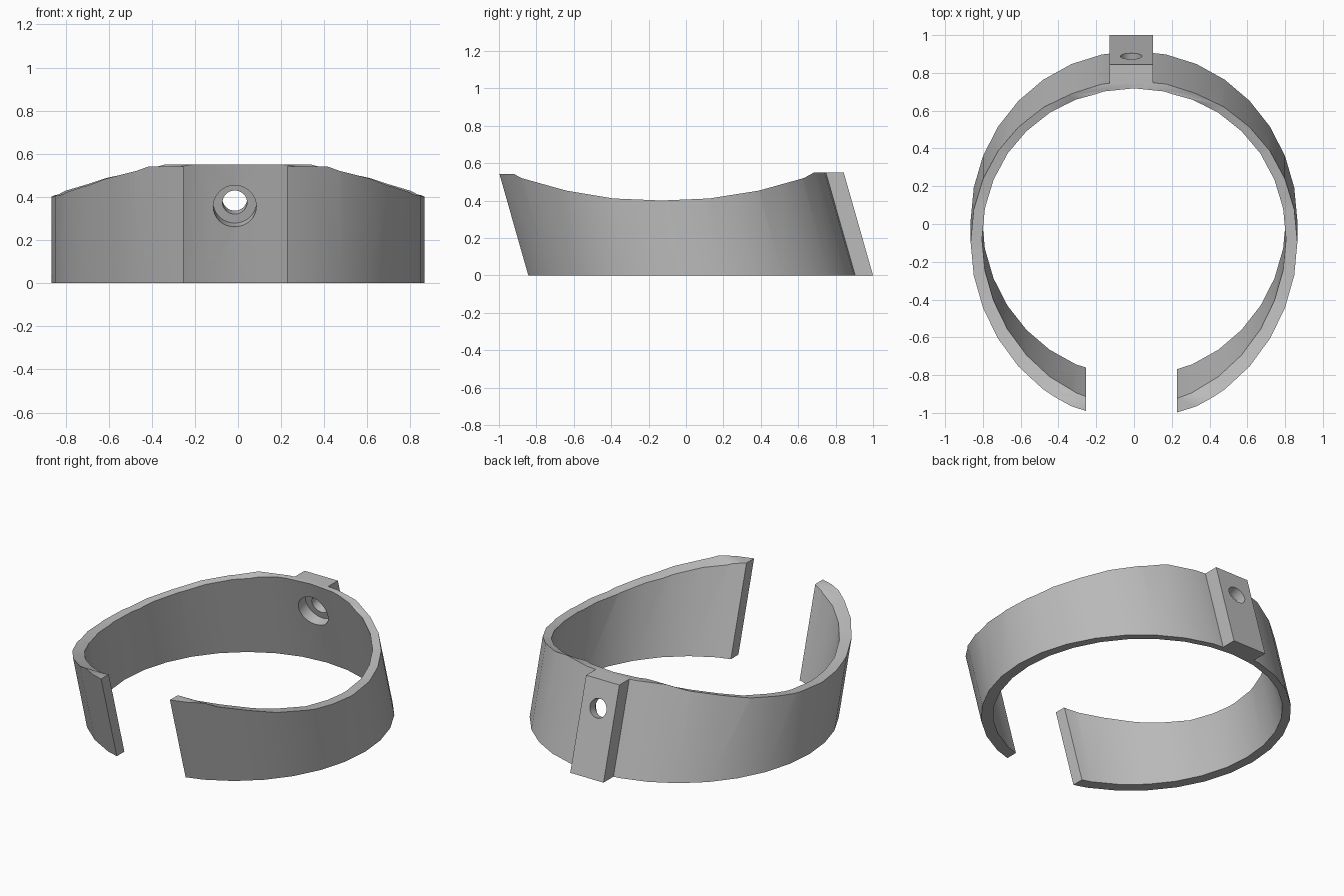
import bpy, bmesh, math
from mathutils import Matrix, Vector

if "Cube" in bpy.data.objects:
    bpy.data.objects.remove(bpy.data.objects["Cube"])

LEAN = 0.285                      # backward lean: y shift per unit of height
TILT = math.atan(LEAN)
TOP = 0.65                        # untrimmed height

metal = bpy.data.materials.new("plain grey")
metal.diffuse_color = (0.5, 0.5, 0.5, 1)
metal.use_nodes = True
metal.node_tree.nodes["Principled BSDF"].inputs["Base Color"].default_value = metal.diffuse_color


def finish(bm, name):
    bmesh.ops.recalc_face_normals(bm, faces=bm.faces)
    mesh = bpy.data.meshes.new(name)
    bm.to_mesh(mesh)
    bm.free()
    mesh.materials.append(metal)
    ob = bpy.data.objects.new(name, mesh)
    bpy.context.collection.objects.link(ob)
    return ob


def extrude_x(name, profile, x0, x1):
    """Solid from a (y, z) profile stretched between two x positions."""
    bm = bmesh.new()
    face = bm.faces.new([bm.verts.new((x0, y, z)) for y, z in profile])
    new = bmesh.ops.extrude_face_region(bm, geom=[face])["geom"]
    bmesh.ops.translate(bm, vec=(x1 - x0, 0, 0),
                        verts=[v for v in new if isinstance(v, bmesh.types.BMVert)])
    return finish(bm, name)


def leaning_ring(name, outer, inner, sides=32):
    """Tube with oval walls; each oval is (x radius, y radius, y centre)."""
    bm = bmesh.new()
    loops = []
    for (rx, ry, cy), z in ((outer, 0), (outer, TOP), (inner, TOP), (inner, 0)):
        angles = [2 * math.pi * i / sides for i in range(sides)]
        loops.append([bm.verts.new((rx * math.cos(a), cy + ry * math.sin(a) - LEAN * z, z))
                      for a in angles])
    for k in range(4):
        a, b = loops[k], loops[(k + 1) % 4]
        for i in range(sides):
            j = (i + 1) % sides
            bm.faces.new((a[i], a[j], b[j], b[i]))
    return finish(bm, name)


def bore(name, radius, start, end):
    """Cylinder along the wall normal, distances measured from the inner wall."""
    bm = bmesh.new()
    bmesh.ops.create_cone(bm, cap_ends=True, segments=32, radius1=radius,
                          radius2=radius, depth=end - start)
    normal = Vector((0, math.cos(TILT), math.sin(TILT)))
    centre = Vector((-0.015, 0.772, 0.358)) + normal * (start + end) / 2
    turn = Matrix.Rotation(TILT - math.pi / 2, 4, 'X')
    bmesh.ops.transform(bm, matrix=Matrix.Translation(centre) @ turn, verts=bm.verts)
    return finish(bm, name)


def combine(target, tool, operation):
    mod = target.modifiers.new(tool.name, 'BOOLEAN')
    mod.operation, mod.solver, mod.object = operation, 'EXACT', tool
    bpy.context.view_layer.objects.active = target
    bpy.ops.object.modifier_apply(modifier=mod.name)
    bpy.data.objects.remove(tool)


# Leaning oval band
band = leaning_ring("open_band", (0.865, 0.897, 0.018), (0.805, 0.841, 0.034))

# Opening at the front
combine(band, extrude_x("gap_cutter", [(-1.5, -1), (0, -1), (0, 1), (-1.5, 1)],
                        -0.253, 0.228), 'DIFFERENCE')

# Mounting block at the back
combine(band, extrude_x("mount_block", [(0.89, 0), (1.0, 0), (1.0 - LEAN * TOP, TOP),
                                        (0.89 - LEAN * TOP, TOP)], -0.13, 0.10), 'UNION')

# Dished upper edge
dish = [(-1.3, 0.542), (-0.92, 0.542), (-0.88, 0.52), (-0.64, 0.453), (-0.39, 0.411),
        (-0.13, 0.40), (0.125, 0.411), (0.39, 0.453), (0.63, 0.52), (0.685, 0.55),
        (1.3, 0.55), (1.3, 1), (-1.3, 1)]
combine(band, extrude_x("dish_cutter", dish, -1.2, 1.2), 'DIFFERENCE')

# Stepped screw hole through the block
combine(band, bore("wide_bore", 0.10, -0.15, 0.062), 'DIFFERENCE')
combine(band, bore("narrow_bore", 0.057, -0.15, 0.30), 'DIFFERENCE')

# Smooth walls with crisp edges
bpy.ops.object.select_all(action='DESELECT')
band.select_set(True)
bpy.context.view_layer.objects.active = band
bpy.ops.object.shade_smooth_by_angle(angle=math.radians(30))
